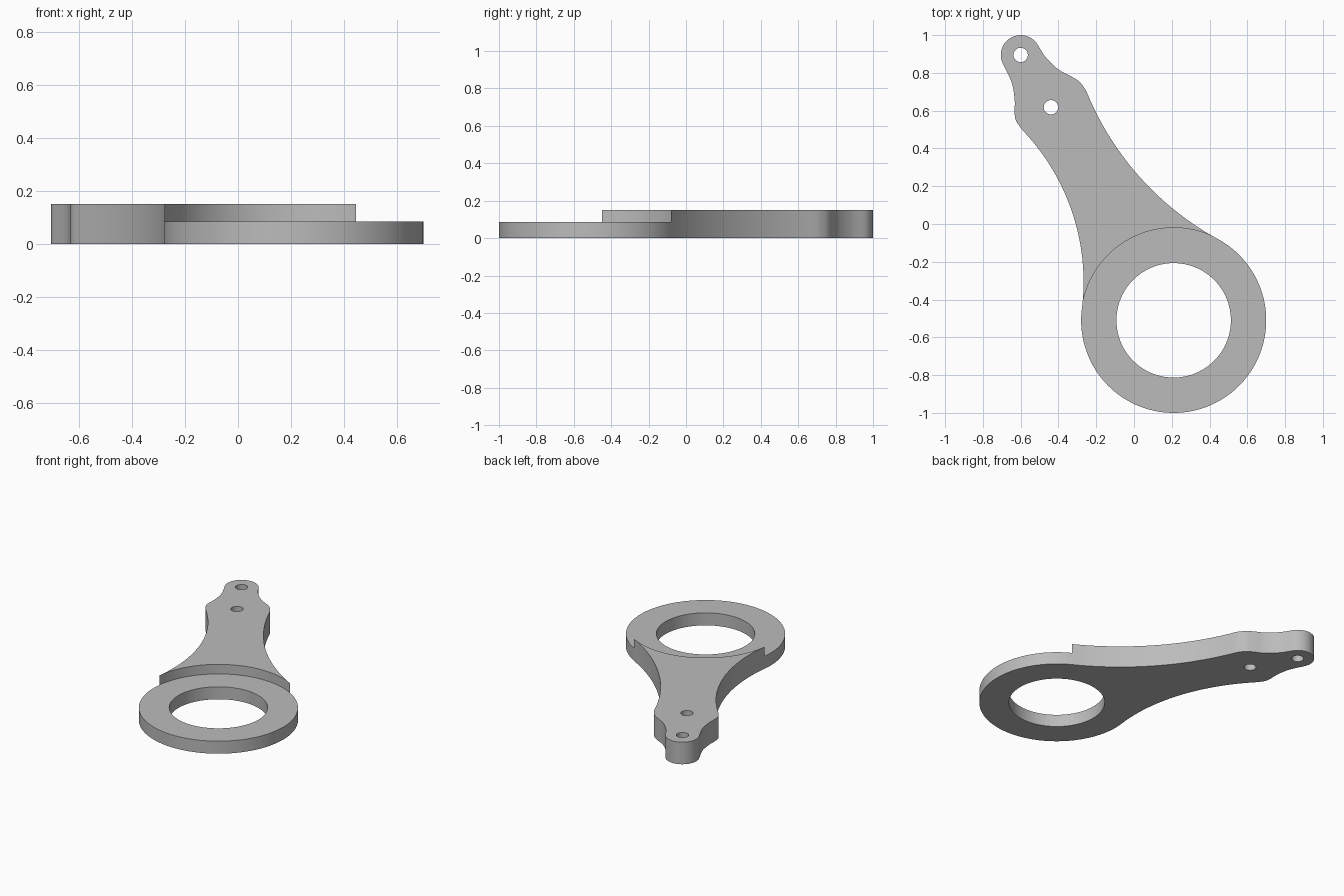
import bpy, bmesh
from math import radians, cos, sin
from mathutils import Vector

cube = bpy.data.objects.get("Cube")
if cube:
    bpy.data.objects.remove(cube, do_unlink=True)

RING, TIP, PIVOT = (0.21, -0.51), (-0.60, 0.895), (-0.44, 0.618)
RING_R, BORE_R, HOLE_R = 0.49, 0.303, 0.038
RING_TOP, ARM_TOP = 0.085, 0.15
RIGHT_END, LEFT_END = 61.3, 173.0     # where the arm flanks leave the ring


def arc(center, r, a0, a1, n):
    angles = [radians(a0 + (a1 - a0) * i / n) for i in range(n + 1)]
    return [Vector((center[0] + r * cos(a), center[1] + r * sin(a))) for a in angles]


def circle(center, r, n):
    return arc(center, r, 0, 360, n)[:-1]


def smooth_path(points, n=5):
    """Catmull-Rom curve from the second point to the last but one."""
    p = [Vector(q) for q in points]
    out = []
    for a, b, c, d in zip(p, p[1:], p[2:], p[3:]):
        for i in range(n):
            t = i / n
            out.append(0.5 * (2 * b + (c - a) * t + (2 * a - 5 * b + 4 * c - d) * t * t
                              + (3 * b - a - 3 * c + d) * t ** 3))
    return out + [p[-2]]


def wall(bm, path, z0, z1, closed=False):
    ends = path[1:] + path[:1] if closed else path[1:]
    for a, b in zip(path, ends):
        bm.faces.new([bm.verts.new((p.x, p.y, z)) for p, z in
                      ((a, z0), (b, z0), (b, z1), (a, z1))])


def cap(bm, loops, z, up):
    edges = []
    for loop in loops:
        vs = [bm.verts.new((p.x, p.y, z)) for p in loop]
        edges += [bm.edges.new(pair) for pair in zip(vs, vs[1:] + vs[:1])]
    made = bmesh.ops.triangle_fill(bm, edges=edges, use_beauty=True)["geom"]
    for f in made:
        if isinstance(f, bmesh.types.BMFace) and (f.normal.z > 0) != up:
            f.normal_flip()


# Arm outline: left flank, left shoulder, tip, right shoulder, right flank
left_flank = arc((-1.427, -0.307), 1.16, LEFT_END - 180, 43.5, 28)
tip = arc(TIP, 0.105, 210, 30, 28)
right_flank = arc((1.194, 1.288), 1.56, 202, RIGHT_END + 180, 28)
left_shoulder = smooth_path([left_flank[-2], left_flank[-1], (-0.624, 0.545), (-0.632, 0.59),
                             (-0.632, 0.66), (-0.648, 0.75), tip[0], tip[1]])
right_shoulder = smooth_path([tip[-2], tip[-1], (-0.465, 0.88), (-0.40, 0.818), (-0.33, 0.78),
                              (-0.288, 0.752), right_flank[0], right_flank[1]])
step = arc(RING, RING_R, RIGHT_END, LEFT_END, 48)
ring_outer = arc(RING, RING_R, RIGHT_END + 360, LEFT_END, 96)
left_flank[0], right_flank[-1] = step[-1], step[0]
ring_outer[0], ring_outer[-1] = step[0], step[-1]
contour = left_flank + left_shoulder[1:] + tip[1:] + right_shoulder[1:] + right_flank[1:]

bore = circle(RING, BORE_R, 96)
holes = [circle(TIP, HOLE_R, 32), circle(PIVOT, HOLE_R, 32)]

# One closed body: caps, then walls
bm = bmesh.new()
cap(bm, [contour + ring_outer[1:-1], bore] + holes, 0, False)
cap(bm, [contour + step[1:-1]] + holes, ARM_TOP, True)
cap(bm, [step + ring_outer[-2:0:-1], bore], RING_TOP, True)
wall(bm, contour, 0, ARM_TOP)
wall(bm, ring_outer, 0, RING_TOP)
wall(bm, step, RING_TOP, ARM_TOP)
wall(bm, bore, 0, RING_TOP, True)
for hole in holes:
    wall(bm, hole, 0, ARM_TOP, True)
bmesh.ops.remove_doubles(bm, verts=bm.verts, dist=0.0005)
bmesh.ops.recalc_face_normals(bm, faces=bm.faces)

mesh = bpy.data.meshes.new("ring_lever")
bm.to_mesh(mesh)
bm.free()
lever = bpy.data.objects.new("ring_lever", mesh)
bpy.context.collection.objects.link(lever)

# Plain grey finish
grey = bpy.data.materials.new("plain_grey")
grey.use_nodes = True
colour = (0.5, 0.5, 0.5, 1)
grey.diffuse_color = colour
grey.node_tree.nodes["Principled BSDF"].inputs["Base Color"].default_value = colour
mesh.materials.append(grey)

bpy.ops.object.select_all(action="DESELECT")
lever.select_set(True)
bpy.context.view_layer.objects.active = lever
bpy.ops.object.shade_smooth_by_angle(angle=radians(30))
